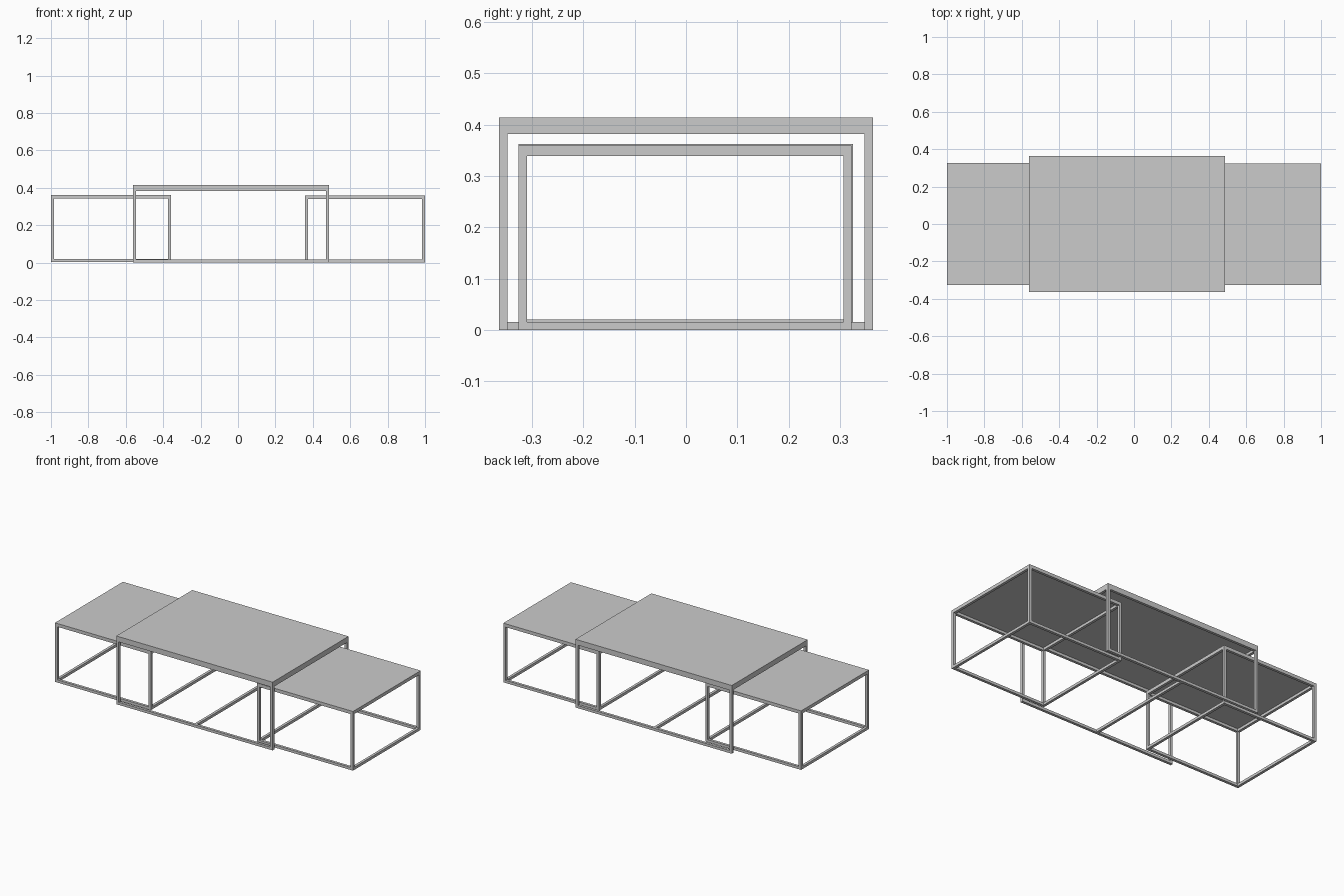
import bpy, bmesh
from mathutils import Matrix, Vector

if "Cube" in bpy.data.objects:
    bpy.data.objects.remove(bpy.data.objects["Cube"])

BAR = 0.016  # square tube thickness


def boxes(name, spans):
    """One object made of axis-aligned boxes given as (x0, x1, y0, y1, z0, z1)."""
    bm = bmesh.new()
    for x0, x1, y0, y1, z0, z1 in spans:
        centre = Vector((x0 + x1, y0 + y1, z0 + z1)) / 2
        size = (x1 - x0, y1 - y0, z1 - z0)
        bmesh.ops.create_cube(bm, size=1, matrix=Matrix.Translation(centre) @ Matrix.Diagonal((*size, 1)))
    mesh = bpy.data.meshes.new(name)
    bm.to_mesh(mesh)
    bm.free()
    obj = bpy.data.objects.new(name, mesh)
    bpy.context.collection.objects.link(obj)
    return obj


def long_rails(x0, x1, y0, y1, z):
    return [(x0, x1, y, y + BAR, z, z + BAR) for y in (y0, y1 - BAR)]


def end_rails(x0, x1, y0, y1, z):
    return [(x, x + BAR, y0 + BAR, y1 - BAR, z, z + BAR) for x in (x0, x1 - BAR)]


def legs(x0, x1, y0, y1, z0, z1):
    return [(x, x + BAR, y, y + BAR, z0, z1)
            for x in (x0, x1 - BAR) for y in (y0, y1 - BAR)]


def table(name, x0, x1, y0, y1, z0, z1, slab, h_base=False):
    ends = (x0, x1, y0, y1)
    under = z1 - slab
    # tabletop
    boxes(name + "_top", [(*ends, under, z1)])
    # upper frame
    boxes(name + "_upper_frame", long_rails(*ends, under - BAR) + end_rails(*ends, under - BAR))
    # legs
    boxes(name + "_legs", legs(*ends, z0 + BAR, under - BAR))
    # floor frame: closed rectangle, or two runners with a central crossbar
    base = long_rails(*ends, z0)
    if h_base:
        mid = (x0 + x1) / 2
        base.append((mid - BAR / 2, mid + BAR / 2, y0 + BAR, y1 - BAR, z0, z0 + BAR))
    else:
        base += end_rails(*ends, z0)
    boxes(name + "_floor_frame", base)


table("centre_table", -0.562, 0.487, -0.364, 0.364, 0, 0.414, 0.016, h_base=True)
table("left_side_table", -1.0, -0.357, -0.326, 0.325, 0.004, 0.362, 0.004)
table("right_side_table", 0.357, 1.0, -0.326, 0.323, 0, 0.359, 0.004)
